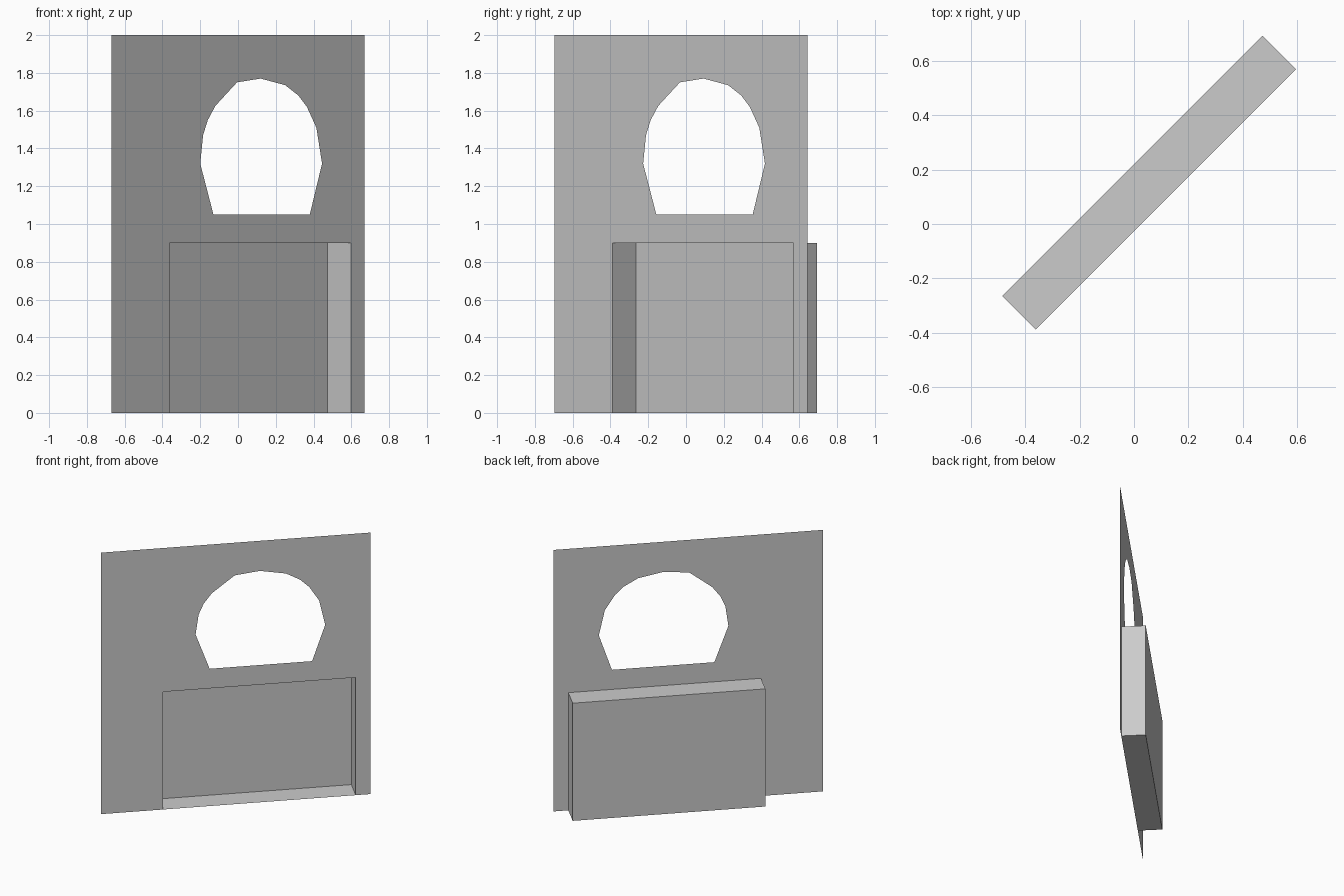
import bpy

if "Cube" in bpy.data.objects:
    bpy.data.objects.remove(bpy.data.objects["Cube"])

OFFSET = -0.027   # wall lies on the diagonal y = x + OFFSET
DEPTH = 0.124     # x and y shift of the recess behind the wall


def wall_point(x, z, d=0.0):
    return (x - d, x + OFFSET + d, z)


def make_object(name, verts, faces):
    mesh = bpy.data.meshes.new(name)
    mesh.from_pydata(verts, [], faces)
    obj = bpy.data.objects.new(name, mesh)
    bpy.context.collection.objects.link(obj)
    return obj


def panel(name, outline):
    return make_object(name, [wall_point(x, z) for x, z in outline],
                       [list(range(len(outline)))])


W, SPLIT, TOP = 0.67, 1.05, 2.0
L, R, H = -0.362, 0.597, 0.90

# Lower wall around the alcove opening
panel("lower_wall", [(L, 0), (L, H), (R, H), (R, 0), (W, 0),
                     (W, SPLIT), (-W, SPLIT), (-W, 0)])

# Upper wall with the arched opening
arch = [(-0.13, SPLIT), (-0.20, 1.32), (-0.185, 1.47), (-0.16, 1.55),
        (-0.12, 1.625), (-0.065, 1.685), (-0.005, 1.75), (0.12, 1.77),
        (0.25, 1.735), (0.32, 1.68), (0.365, 1.62), (0.415, 1.51),
        (0.445, 1.32), (0.38, SPLIT)]
upper = panel("upper_wall", arch + [(W, SPLIT), (W, TOP), (-W, TOP), (-W, SPLIT)])
dark = bpy.data.materials.new("dark_wall")
dark.diffuse_color = (0.56, 0.56, 0.56, 1)
dark.use_nodes = True
dark.node_tree.nodes["Principled BSDF"].inputs["Base Color"].default_value = dark.diffuse_color
upper.data.materials.append(dark)

# Alcove: open box pushed back behind the lower wall
corners = [(L, 0), (R, 0), (R, H), (L, H)]
verts = [wall_point(x, z, d) for d in (0, DEPTH) for x, z in corners]
sides = [(i, i + 4, (i + 1) % 4 + 4, (i + 1) % 4) for i in range(4)]
make_object("alcove", verts, [(4, 7, 6, 5)[::-1]] + [s[::-1] for s in sides])
